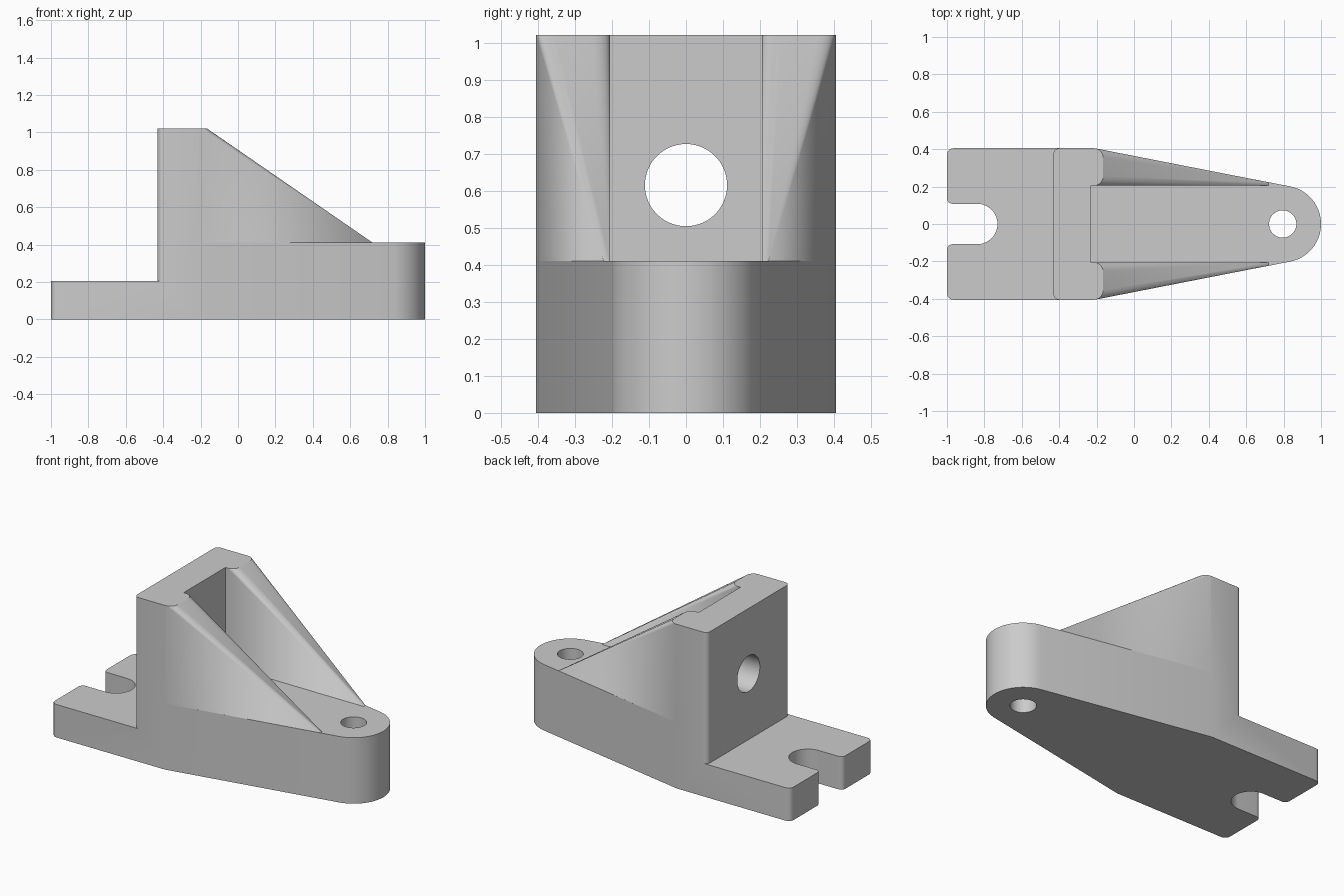
import bpy, bmesh
from math import radians, sin, cos

if "Cube" in bpy.data.objects:
    bpy.data.objects.remove(bpy.data.objects["Cube"])

GREY = (0.6, 0.6, 0.6, 1)
mat = bpy.data.materials.new("plain grey")
mat.use_nodes = True
mat.diffuse_color = GREY
mat.node_tree.nodes["Principled BSDF"].inputs["Base Color"].default_value = GREY

# Main dimensions
W, INNER = 0.405, 0.205              # outer and inner half widths
BACK, FRONT, SHOULDER = -0.43, -0.23, -0.22
PLATE, FLOOR, TOP = 0.205, 0.41, 1.02
HOLE_X, NOSE_R = 0.795, 0.205


def arc(cx, cy, r, a0, a1, n=8):
    angles = [radians(a0 + (a1 - a0) * i / n) for i in range(n + 1)]
    return [(cx + r * cos(a), cy + r * sin(a)) for a in angles]


def mirrored(half):
    return half + [(x, -y) for x, y in reversed(half) if y > 1e-5]


def finish(bm, name):
    bmesh.ops.recalc_face_normals(bm, faces=bm.faces)
    mesh = bpy.data.meshes.new(name)
    bm.to_mesh(mesh)
    bm.free()
    mesh.materials.append(mat)
    ob = bpy.data.objects.new(name, mesh)
    bpy.context.collection.objects.link(ob)
    return ob


def prism(name, outline, z0, z1):
    bm = bmesh.new()
    face = bm.faces.new([bm.verts.new((x, y, z0)) for x, y in outline])
    ext = bmesh.ops.extrude_face_region(bm, geom=[face])
    moved = [v for v in ext["geom"] if isinstance(v, bmesh.types.BMVert)]
    bmesh.ops.translate(bm, verts=moved, vec=(0, 0, z1 - z0))
    return finish(bm, name)


def hull(name, points):
    bm = bmesh.new()
    for p in points:
        bm.verts.new(p)
    res = bmesh.ops.convex_hull(bm, input=bm.verts)
    loose = {g for g in res["geom_interior"] + res["geom_unused"]
             if isinstance(g, bmesh.types.BMVert)}
    bmesh.ops.delete(bm, geom=list(loose), context="VERTS")
    return finish(bm, name)


def combine(target, other, operation):
    mod = target.modifiers.new(operation, "BOOLEAN")
    mod.operation, mod.object, mod.solver = operation, other, "EXACT"
    bpy.context.view_layer.objects.active = target
    bpy.ops.object.modifier_apply(modifier=mod.name)
    bpy.data.objects.remove(other)


# Tapered rounded nose shared by plate and body
nose = [(SHOULDER, W)] + arc(HOLE_X, 0, NOSE_R, 79, 0, 20)

# Base plate with open slot
slot = arc(-0.838, 0, 0.108, 0, 90, 14)
mouth = arc(-0.97, 0.138, 0.03, -90, -180, 6)
corner = arc(-0.965, W - 0.035, 0.035, 180, 90, 6)
bracket = prism("bracket", mirrored(slot + mouth + corner + nose), 0, PLATE)

# Solid tapered body
back_corner = arc(BACK + 0.03, W - 0.03, 0.03, 180, 90, 6)
body = prism("body", mirrored(back_corner + nose), PLATE, FLOOR)
combine(bracket, body, "UNION")

# Upright back wall
wall = prism("back_wall", mirrored(back_corner + [(FRONT, W)]), FLOOR, TOP)
combine(bracket, wall, "UNION")

# Sloping side ribs with rounded crests fading towards the nose
end_x, tip_x, r = 0.72, -0.165, 0.05
for side in (1, -1):
    crest = arc(tip_x - r, INNER + r, r, -90, 0) + arc(tip_x - r, W - r, r, 0, 90)
    crest += [(SHOULDER, W), (FRONT, W), (FRONT, INNER)]
    foot = [(FRONT, INNER), (FRONT, W), (SHOULDER, W), (end_x, 0.223), (end_x, INNER)]
    pts = [(x, y * side, TOP) for x, y in crest] + [(x, y * side, FLOOR) for x, y in foot]
    combine(bracket, hull("side_rib", pts), "UNION")

# Bolt hole through the nose
combine(bracket, prism("nose_hole", arc(HOLE_X, 0, 0.073, 0, 352.5, 47), -0.1, 0.6),
        "DIFFERENCE")

# Round hole through the back wall
bore = prism("wall_hole", arc(0, 0, 0.111, 0, 354, 59), -0.3, 0.3)
bore.rotation_euler = (0, radians(90), 0)
bore.location = (-0.33, 0, 0.615)
bpy.context.view_layer.update()
combine(bracket, bore, "DIFFERENCE")

# Merge flat regions and shade
bm = bmesh.new()
bm.from_mesh(bracket.data)
bmesh.ops.remove_doubles(bm, verts=bm.verts, dist=0.0003)
bmesh.ops.dissolve_limit(bm, angle_limit=radians(0.3), verts=bm.verts, edges=bm.edges)
bm.to_mesh(bracket.data)
bm.free()
bpy.ops.object.select_all(action="DESELECT")
bracket.select_set(True)
bpy.context.view_layer.objects.active = bracket
bpy.ops.object.shade_smooth_by_angle(angle=radians(25))
